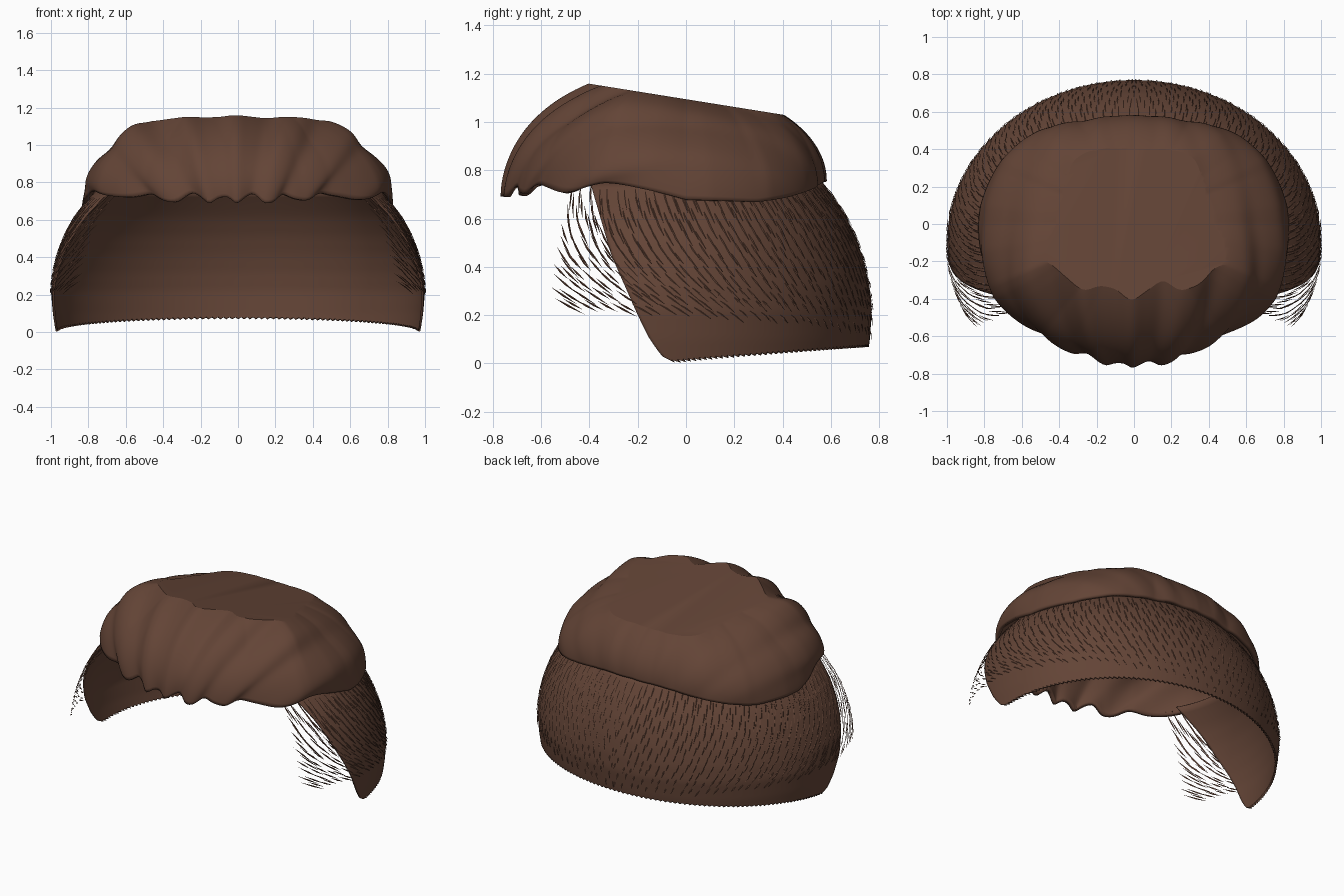
import bpy, bmesh, math, random
from mathutils import Vector

random.seed(4)
cube = bpy.data.objects.get("Cube")
if cube:
    bpy.data.objects.remove(cube)

# One brown for all the hair
hair = bpy.data.materials.new("warm brown")
hair.use_nodes = True
hair.diffuse_color = (.125, .058, .037, 1)
bsdf = hair.node_tree.nodes["Principled BSDF"]
bsdf.inputs["Base Color"].default_value = hair.diffuse_color
bsdf.inputs["Roughness"].default_value = .8


def table(points, x):
    """Linear interpolation through (x, value) pairs."""
    if x <= points[0][0]:
        return points[0][1]
    for (x0, v0), (x1, v1) in zip(points, points[1:]):
        if x <= x1:
            return v0 + (v1 - v0) * (x - x0) / (x1 - x0)
    return points[-1][1]


def finish(bm, name, thickness=0, angle=None):
    mesh = bpy.data.meshes.new(name)
    bm.to_mesh(mesh)
    bm.free()
    mesh.materials.append(hair)
    ob = bpy.data.objects.new(name, mesh)
    bpy.context.collection.objects.link(ob)
    if angle:
        bpy.ops.object.select_all(action="DESELECT")
        ob.select_set(True)
        bpy.context.view_layer.objects.active = ob
        bpy.ops.object.shade_smooth_by_angle(angle=math.radians(angle))
    if thickness:
        mod = ob.modifiers.new("thickness", "SOLIDIFY")
        mod.thickness = thickness
        mod.offset = -1


def grid(rows, closed, flip):
    """Mesh from rows of points, each row running around the head."""
    bm = bmesh.new()
    verts = [[bm.verts.new(p) for p in row] for row in rows]
    for low, high in zip(verts, verts[1:]):
        n = len(low)
        for i in range(n if closed else n - 1):
            j = (i + 1) % n
            quad = [low[i], low[j], high[j], high[i]]
            bm.faces.new(quad[::-1] if flip else quad)
    return bm


# Lower band: elliptical rings, open at the face
WIDTH = [(0, .975), (.1, .99), (.22, 1.0), (.32, .988), (.42, .963),
         (.52, .925), (.62, .87), (.7, .807), (.78, .74)]
FACE_EDGE = [(0, -.04), (.03, -.1), (.1, -.15), (.2, -.2), (.45, -.31), (.76, -.4)]
CENTRE_Y = -.1


def band_point(theta, z, lift=0):
    a = table(WIDTH, z) + lift
    return Vector((a * math.sin(theta), CENTRE_Y + .87 * a * math.cos(theta), z))


def face_angle(z):
    return math.acos((table(FACE_EDGE, z) - CENTRE_Y) / (.87 * table(WIDTH, z)))


COLS, ROWS = 200, 28
rows = []
for r in range(ROWS + 1):
    v = (r / ROWS) ** 1.3
    row = []
    for c in range(COLS + 1):
        u = 2 * c / COLS - 1
        bottom = .065 * max(0, math.cos(1.6 * u)) + .003
        if r == 0:
            bottom += .012 * (c % 2)          # fine saw-tooth hem
        z = bottom + (.76 - bottom) * v
        row.append(band_point(u * face_angle(z), z))
    rows.append(row)
finish(grid(rows, False, True), "side_and_back_hair", .012, 40)

# Swept top: ridged dome, sliced flat on the crown
RIM_RADIUS = [(0, .755), (27, .755), (40, .775), (49, .8), (62, .84), (80, .845),
              (97, .83), (116, .79), (135, .71), (152, .62), (166, .59), (180, .58)]
RIM_Z = [(0, .71), (40, .72), (55, .74), (66, .75), (76, .715), (90, .672),
         (112, .67), (125, .69), (138, .72), (160, .75), (180, .755)]
RISE = [(0, .51), (45, .5), (90, .5), (180, .375)]


def ridges(p):
    """Waves that run from the fringe to the back of the head."""
    s = math.degrees(math.atan2(p.x, p.z - .2)) + 4 * p.x * p.y
    return (math.cos(math.tau * s / 16.5) + .12 * math.cos(math.tau * s / 7.3 + 1)
            + .35 * math.cos(math.tau * s / 29 + 2))


COLS, ROWS = 260, 44
rows = []
for r in range(ROWS):
    t = r / ROWS * math.pi / 2
    row = []
    for c in range(COLS):
        phi = math.tau * c / COLS
        deg = math.degrees(phi)
        deg = min(deg, 360 - deg)
        radius = table(RIM_RADIUS, deg) * math.cos(t)
        p = Vector((radius * math.sin(phi), -radius * math.cos(phi),
                    table(RIM_Z, deg) + table(RISE, deg) * math.sin(t)))
        front = max(0, min(1, (110 - deg) / 50))
        wave = ridges(p)
        grow = 1 + wave * (.004 + .014 * front)
        p = Vector((p.x * grow, p.y * grow, .3 + (p.z - .3) * grow))
        p.z -= .028 * wave * front * math.cos(t) ** 10
        row.append(p)
    rows.append(row)
bm = grid(rows, True, False)
bm.faces.new(list(bm.verts)[-COLS:])
cut = bmesh.ops.bisect_plane(bm, geom=bm.verts[:] + bm.edges[:] + bm.faces[:],
                             plane_co=(0, -.38, 1.155), plane_no=(0, .16, 1),
                             clear_outer=True)
rim = [e for e in cut["geom_cut"] if isinstance(e, bmesh.types.BMEdge)]
for f in bmesh.ops.edgenet_fill(bm, edges=rim)["faces"]:
    f.normal_update()
    if f.normal.z < 0:
        f.normal_flip()
finish(bm, "swept_top_hair", .025, 24)

# Short strands: slim tapered blades following the band, loose at the temples
bm = bmesh.new()


def strand(theta, z, turn, drop):
    a = band_point(theta, z, -.003)
    mid = band_point(theta - turn * .5, z - drop * .5, .004)
    tip = band_point(theta - turn, z - drop, .007)
    out = Vector((mid.x, mid.y - CENTRE_Y, .2)).normalized()
    side = (tip - a).cross(out).normalized() * .0045
    base, end, top = bm.verts.new(a), bm.verts.new(tip), bm.verts.new(mid + out * .003)
    left, right = bm.verts.new(mid - side), bm.verts.new(mid + side)
    for tri in ((base, right, top), (right, end, top), (end, left, top),
                (left, base, top), (base, left, right), (end, right, left)):
        bm.faces.new(tri)


LIMIT, LEVELS, AROUND = 2.16, 12, 38
for level in range(LEVELS):
    for k in range(AROUND):
        theta = (k + .25 + .5 * (level % 2) + random.uniform(-.2, .2)) / AROUND * LIMIT
        frontness = theta / LIMIT
        low = .15 + .13 * frontness
        z = low + (.75 - low) * (level + random.uniform(-.2, .2)) / (LEVELS - 1)
        height = max(0, (z - .2) / .52)
        turn = frontness ** 1.3 * (.06 + .1 * (1 - height)) + .008
        drop = .05 + .08 * height * (.5 + frontness * .5)
        size = random.uniform(.75, 1.15)
        for sign in (1, -1):
            # mirrored pair
            strand(sign * theta, z, sign * turn * size, drop * size)
finish(bm, "loose_strands")
